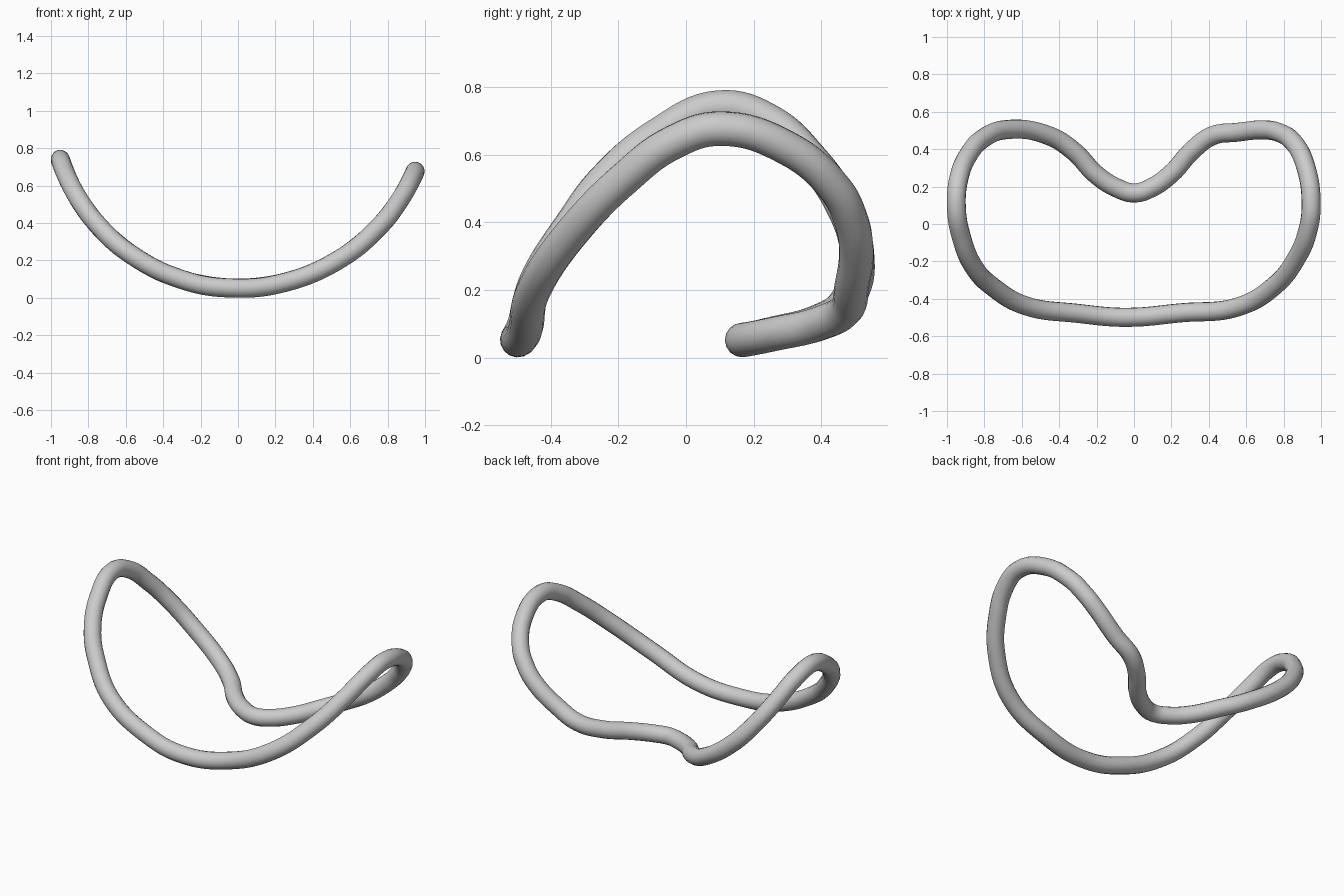
import bpy
from math import sqrt

if "Cube" in bpy.data.objects:
    bpy.data.objects.remove(bpy.data.objects["Cube"])

# Centreline of the loop seen from above
plan = [
    (0, .166), (-.09, .192), (-.2, .262), (-.32, .387), (-.45, .47), (-.68, .505),
    (-.81, .455), (-.885, .37), (-.935, .25), (-.95, .1), (-.92, -.08),
    (-.85, -.24), (-.76, -.332), (-.58, -.437), (-.3, -.478), (-.04, -.499),
    (.25, -.475), (.55, -.445), (.757, -.325), (.87, -.18), (.928, -.04),
    (.947, .1), (.92, .3), (.85, .44), (.78, .487), (.7, .503), (.55, .49),
    (.42, .472), (.31, .392), (.2, .27), (.09, .192),
]


def lift(x):
    """Height of the centreline: a circular arc seen from the front."""
    r = 1.0 if x < 0 else 1.03
    return .052 + r - sqrt(r * r - x * x)


# Bent closed tube
curve = bpy.data.curves.new("bent_tube_loop", 'CURVE')
curve.dimensions = '3D'
curve.resolution_u = 8
curve.bevel_depth = .051
curve.bevel_resolution = 6
spline = curve.splines.new('BEZIER')
spline.bezier_points.add(len(plan) - 1)
spline.use_cyclic_u = True
for p, (x, y) in zip(spline.bezier_points, plan):
    p.co = (x, y, lift(x))
    p.handle_left_type = p.handle_right_type = 'AUTO'

tube = bpy.data.objects.new("bent_tube_loop", curve)
bpy.context.collection.objects.link(tube)
bpy.context.view_layer.objects.active = tube
tube.select_set(True)
bpy.ops.object.convert(target='MESH')
bpy.ops.object.shade_smooth()
